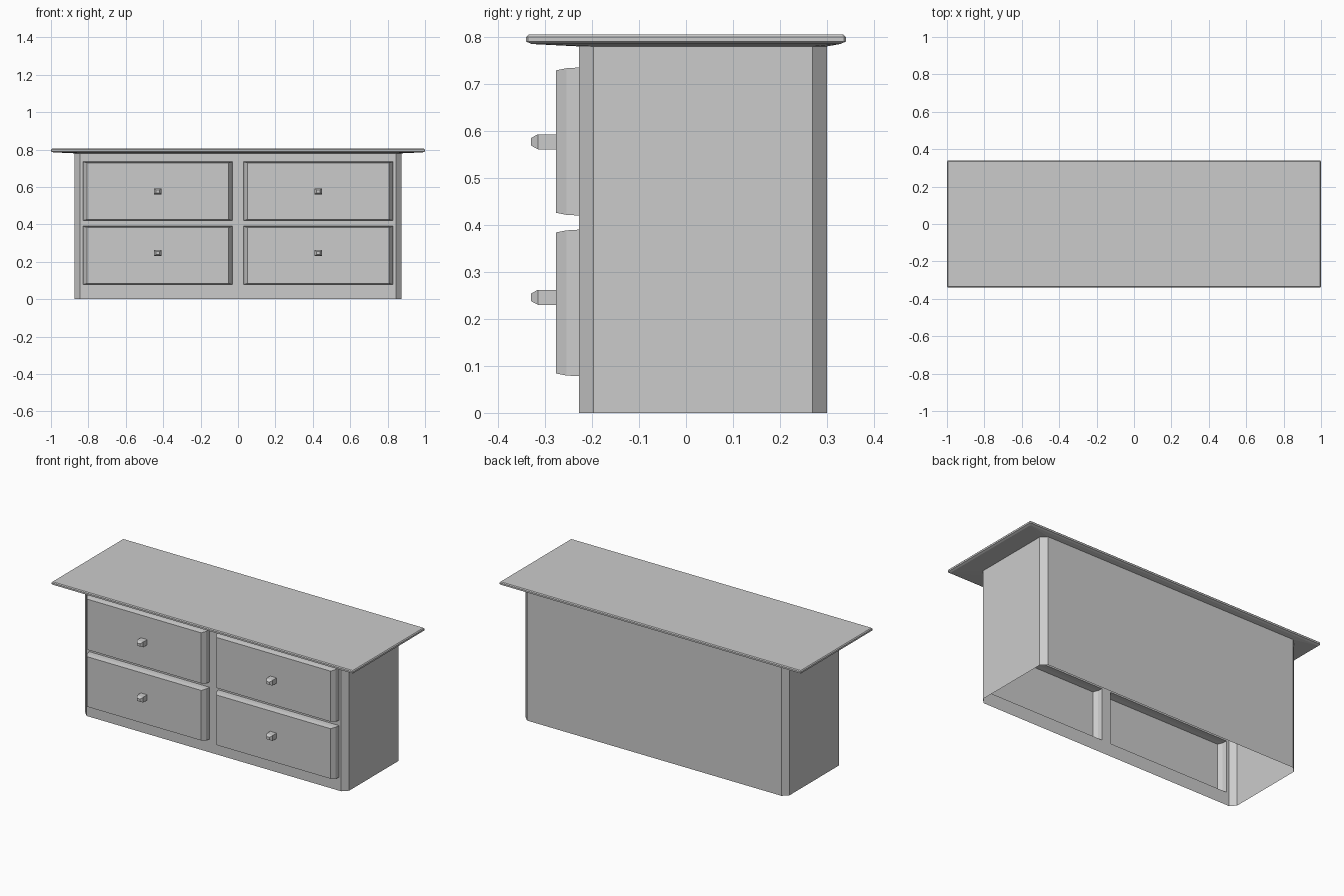
import bpy, bmesh

if "Cube" in bpy.data.objects:
    bpy.data.objects.remove(bpy.data.objects["Cube"])


def make_object(name, bm):
    mesh = bpy.data.meshes.new(name)
    bmesh.ops.remove_doubles(bm, verts=bm.verts, dist=1e-5)
    bm.to_mesh(mesh)
    bm.free()
    obj = bpy.data.objects.new(name, mesh)
    bpy.context.collection.objects.link(obj)
    return obj


def loft(bm, rings, cap=True, skip=()):
    """Bridge consecutive rings; skip holds (layer, side) faces to leave open."""
    loops = [[bm.verts.new(p) for p in r] for r in rings]
    n = len(rings[0])
    for k, (a, b) in enumerate(zip(loops, loops[1:])):
        for i in range(n):
            if (k, i) not in skip:
                j = (i + 1) % n
                bm.faces.new((a[i], a[j], b[j], b[i]))
    if cap:
        bm.faces.new(loops[-1])


def plan(x, y0, y1, c, z):
    """Horizontal rectangle with clipped corners, front edge first."""
    return [(-x + c, y0, z), (x - c, y0, z), (x, y0 + c, z), (x, y1 - c, z),
            (x - c, y1, z), (-x + c, y1, z), (-x, y1 - c, z), (-x, y0 + c, z)]


def front_rect(x0, x1, z0, z1, y, dx=0.0, dz=0.0):
    """Upright rectangle facing the front, inset by dx and dz."""
    return [(x0 + dx, y, z0 + dz), (x1 - dx, y, z0 + dz),
            (x1 - dx, y, z1 - dz), (x0 + dx, y, z1 - dz)]


FRONT, BACK = -0.228, 0.30
COLS = [(-0.828, -0.03), (0.03, 0.828)]
ROWS = [(0.078, 0.39), (0.42, 0.735)]

# Carcass: clipped corners, open underneath, flaring into the overhanging top
bm = bmesh.new()
loft(bm, [plan(0.875, FRONT, BACK, 0.031, 0.0),
          plan(0.875, FRONT, BACK, 0.031, 0.78),
          plan(0.988, -0.328, 0.328, 0.004, 0.785),
          plan(1.0, -0.34, 0.34, 0.004, 0.79),
          plan(1.0, -0.34, 0.34, 0.004, 0.80),
          plan(0.995, -0.335, 0.335, 0.004, 0.805)], skip={(0, 0)})

# Front frame with four drawer openings
xs = [-0.844, *COLS[0], *COLS[1], 0.844]
zs = [0.0, *ROWS[0], *ROWS[1], 0.78]
for i in range(5):
    for k in range(5):
        if not (i % 2 and k % 2):
            cell = front_rect(xs[i], xs[i + 1], zs[k], zs[k + 1], FRONT)
            bm.faces.new([bm.verts.new(p) for p in cell])
make_object("cabinet_body", bm)

# Hollow drawer fronts with eased edges, each with a tapered knob
for side, (x0, x1) in zip(("left", "right"), COLS):
    for level, (z0, z1) in zip(("lower", "upper"), ROWS):
        bm = bmesh.new()
        loft(bm, [front_rect(x0, x1, z0, z1, y, dx, dz) for y, dx, dz in
                  ((FRONT, 0, 0), (-0.254, 0.004, 0.0015), (-0.277, 0.02, 0.006))])
        make_object(f"{level}_{side}_drawer_front", bm)

        cx, cz = (x0 + x1) / 2, (z0 + z1) / 2 + 0.0
        cz = 0.246 if level == "lower" else 0.577
        bm = bmesh.new()
        loft(bm, [front_rect(cx - 0.021, cx + 0.021, cz - 0.016, cz + 0.016, y, dx, dz)
                  for y, dx, dz in ((-0.277, 0, 0), (-0.315, 0, 0), (-0.33, 0.011, 0.008))])
        make_object(f"{level}_{side}_knob", bm)
